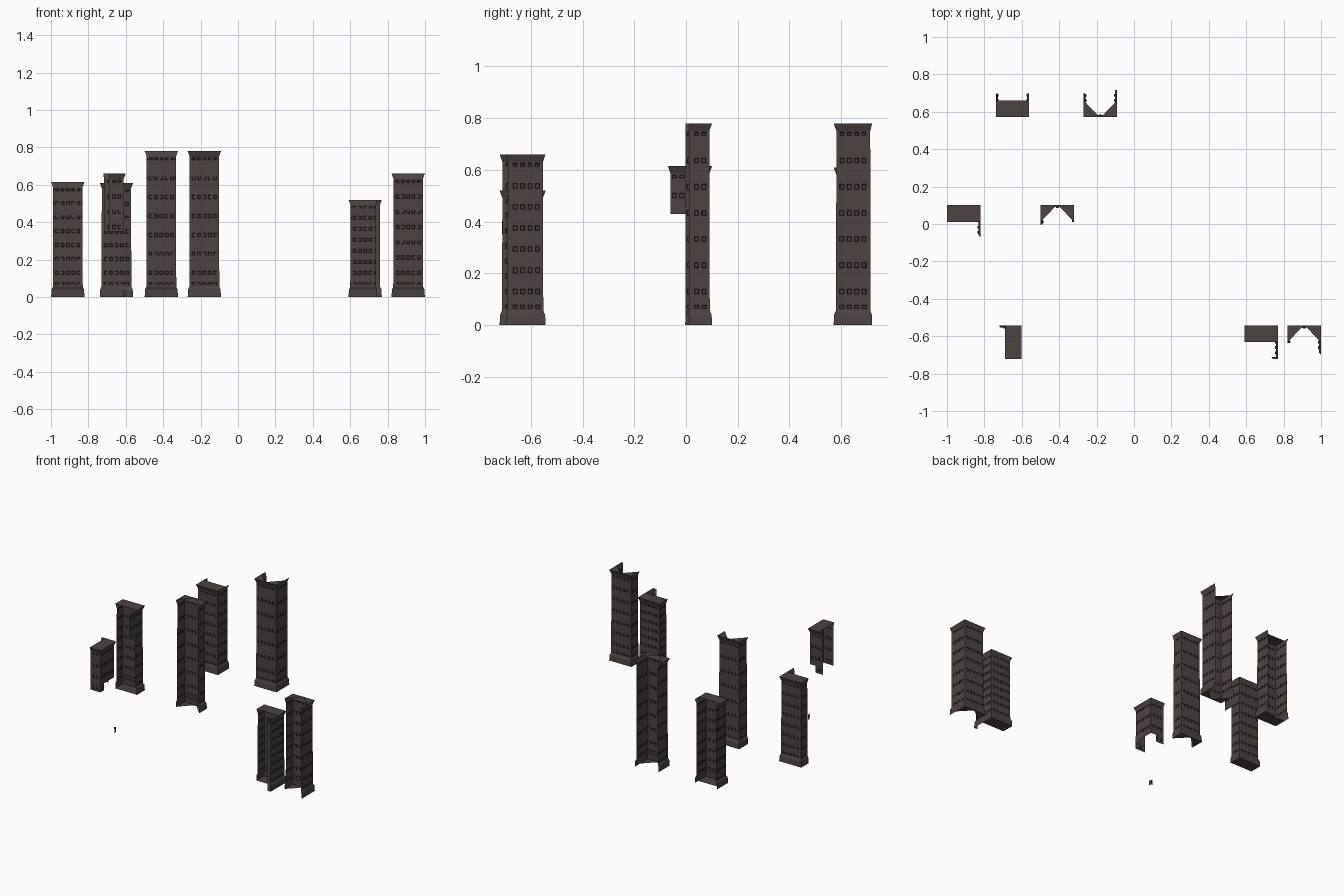
import bpy, bmesh

if "Cube" in bpy.data.objects:
    bpy.data.objects.remove(bpy.data.objects["Cube"])

def material(name, rgb):
    m = bpy.data.materials.new(name)
    m.diffuse_color = (*rgb, 1)
    m.use_nodes = True
    m.node_tree.nodes["Principled BSDF"].inputs["Base Color"].default_value = m.diffuse_color
    return m

STONE = material("brown_stone", (0.072, 0.056, 0.054))
TRIM = material("dark_window_frame", (0.022, 0.017, 0.017))

HALF = 0.089    # half width of plinth and cornice
SHAFT = 0.080   # half width of the shaft
WIN_W, PITCH = 0.017, 0.029


def offset_at(z, h):
    """Wall distance from the tower axis: plinth, shaft, flared cornice."""
    pts = [(0, HALF), (0.04, HALF - 0.002), (0.055, SHAFT), (h - 0.03, SHAFT - 0.002), (h, HALF)]
    for (z0, a), (z1, b) in zip(pts, pts[1:]):
        if z <= z1 + 1e-6:
            return a + (b - a) * (z - z0) / (z1 - z0)
    return HALF


def window_rows(h):
    """Six rows of windows and a notched band at the foot and head of the shaft."""
    lo, hi = 0.13, 0.815 * h
    rows = [(lo + (hi - lo) * i / 5, 0.020) for i in range(6)]
    return rows + [(0.070, 0.013), (h - 0.041, 0.013)]


def wall(bm, side, h, lo=-1.0, hi=1.0, zlo=0.0, zhi=9.0):
    """One shell wall, clipped to lo..hi along its run and zlo..zhi in height."""
    lo, hi = max(lo, -HALF), min(hi, HALF)
    zhi = min(zhi, h)
    k = HALF / SHAFT
    rows = window_rows(h)
    cols = [(i - 2) * PITCH for i in range(5)]
    us = {-HALF, HALF, lo, hi}
    for c in cols:
        us |= {(c - WIN_W / 2) * k, (c + WIN_W / 2) * k}
    zs = {0, 0.04, 0.055, h - 0.03, h, zlo, zhi}
    for z, t in rows:
        zs |= {z - t / 2, z + t / 2}
    us = sorted(u for u in us if lo - 1e-6 <= u <= hi + 1e-6)
    zs = sorted(z for z in zs if zlo - 1e-6 <= z <= zhi + 1e-6)

    def place(u, z):
        o = offset_at(z, h)
        u = u * o / HALF
        return {"front": (u, -o, z), "back": (u, o, z),
                "right": (o, u, z), "left": (-o, u, z)}[side]

    grid = [[bm.verts.new(place(u, z)) for u in us] for z in zs]
    windows = []
    for j in range(len(zs) - 1):
        for i in range(len(us) - 1):
            q = [grid[j][i], grid[j][i + 1], grid[j + 1][i + 1], grid[j + 1][i]]
            if side in ("back", "left"):
                q.reverse()
            f = bm.faces.new(q)
            um, zm = (us[i] + us[i + 1]) / 2 / k, (zs[j] + zs[j + 1]) / 2
            if (us[i + 1] - us[i] > 0.012 and zs[j + 1] - zs[j] > 0.01
                    and any(abs(um - c) < WIN_W / 2 for c in cols)
                    and any(abs(zm - z) < t / 2 for z, t in rows)):
                windows.append(f)
    # recessed windows with dark surrounds
    bm.normal_update()
    ring = bmesh.ops.inset_individual(bm, faces=windows, thickness=0.003, depth=-0.004)
    for f in ring["faces"]:
        f.material_index = 1


def tower(name, cx, cy, h, walls, slabs, floor=True):
    bm = bmesh.new()
    for side, *rng in walls:
        wall(bm, side, h, *rng)
    # broken roof slab and matching floor slab
    for poly in slabs:
        bm.faces.new([bm.verts.new((x, y, h)) for x, y in poly])
        if floor:
            bm.faces.new([bm.verts.new((x, y, 0)) for x, y in reversed(poly)])
    me = bpy.data.meshes.new(name)
    bm.to_mesh(me)
    bm.free()
    me.materials.append(STONE)
    me.materials.append(TRIM)
    ob = bpy.data.objects.new(name, me)
    ob.location = (cx, cy, 0)
    bpy.context.collection.objects.link(ob)


def box(x0, x1, y0, y1):
    return [(x0, y0), (x1, y0), (x1, y1), (x0, y1)]


H = HALF
front_half = [box(-H, H, -H, 0)]
back_half = [box(-H, H, 0, H)]
front_corners = [[(-H, -H), (-0.012, -H), (-0.012, -0.08), (-H, 0)],
                 [(0.012, -H), (H, -H), (H, 0), (0.012, -0.08)],
                 box(-0.012, 0.012, -H, -0.08)]
back_corners = [[(x, -y) for x, y in reversed(p)] for p in front_corners]

# back row: front walls standing
tower("back_left_tower", -0.65, 0.66, 0.61,
      [("front",), ("left", -1, 0.04), ("right", -1, 0.04)], front_half)
tower("back_right_tower", -0.18, 0.66, 0.78,
      [("front",), ("left", -1, 0.04), ("right", -1, 0.06)], front_corners)

# middle row: back walls standing
tower("middle_left_tower", -0.91, 0.012, 0.615,
      [("back",), ("left", 0.005), ("right", -0.005),
       ("right", -0.082, -0.005, 0.43)], back_half)
tower("middle_right_tower", -0.41, 0.012, 0.78,
      [("back",), ("left", -0.015), ("right", 0.0)], back_corners)

# front row
tower("floating_tower_top", -0.69, -0.632, 0.66,
      [("right", -1, -0.04, 0.35), ("right", -0.04, 1, 0.40),
       ("back", -0.03, 0.04, 0.35), ("back", 0.04, 1, 0.40),
       ("front", 0.0, 1, 0.35),
       ("right", 0.07, 1, 0, 0.035), ("back", 0.075, 1, 0, 0.035)],
      [box(0, H, -H, H)], floor=False)
tower("front_short_tower", 0.68, -0.632, 0.52,
      [("back",), ("left", 0.0), ("right",), ("front", 0.062)], back_half)
tower("front_tall_tower", 0.91, -0.632, 0.66,
      [("back",), ("left", -0.005), ("right", -0.065)], back_corners)
